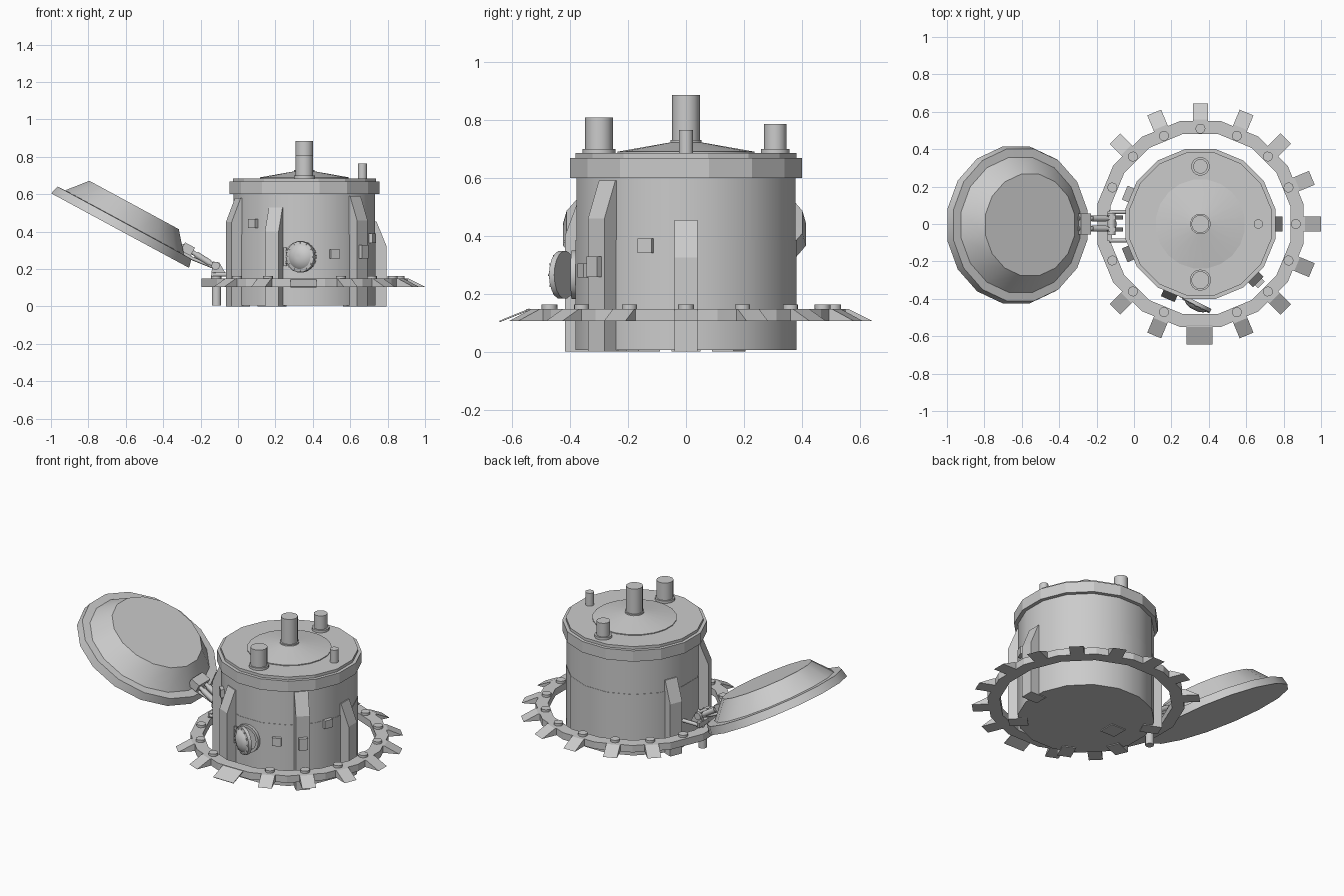
import bpy, bmesh
from math import sin, cos, pi, radians
from mathutils import Vector, Matrix

if "Cube" in bpy.data.objects:
    bpy.data.objects.remove(bpy.data.objects["Cube"])

CX = 0.355  # axis of the main tank


def finish(name, bm, mat, smooth):
    bmesh.ops.recalc_face_normals(bm, faces=bm.faces)
    bm.transform(mat)
    me = bpy.data.meshes.new(name)
    bm.to_mesh(me)
    bm.free()
    ob = bpy.data.objects.new(name, me)
    bpy.context.collection.objects.link(ob)
    if smooth:
        bpy.ops.object.select_all(action='DESELECT')
        ob.select_set(True)
        bpy.context.view_layer.objects.active = ob
        bpy.ops.object.shade_smooth_by_angle(angle=radians(smooth))
    return ob


def lathe(name, prof, n=16, mat=Matrix(), closed=False, smooth=30):
    """Turn (radius, height) points round z, with a flat side on each axis."""
    bm = bmesh.new()
    rings = [[bm.verts.new((r * cos((i + .5) * 2 * pi / n), r * sin((i + .5) * 2 * pi / n), z))
              for i in range(n)] for r, z in prof]
    pairs = list(zip(rings, rings[1:])) + ([(rings[-1], rings[0])] if closed else [])
    for a, b in pairs:
        for i in range(n):
            j = (i + 1) % n
            bm.faces.new((a[i], a[j], b[j], b[i]))
    if not closed:
        bm.faces.new(rings[0])
        bm.faces.new(rings[-1])
    return finish(name, bm, mat, smooth)


def extrude_xz(name, pts, width, mat=Matrix()):
    """Side outline in x-z, given a width along y."""
    bm = bmesh.new()
    a, b = [[bm.verts.new((x, s * width / 2, z)) for x, z in pts] for s in (-1, 1)]
    bm.faces.new(a)
    bm.faces.new(b)
    for i in range(len(pts)):
        j = (i + 1) % len(pts)
        bm.faces.new((a[i], a[j], b[j], b[i]))
    return finish(name, bm, mat, 0)


def box(name, loc, size, mat=Matrix()):
    bm = bmesh.new()
    bmesh.ops.create_cube(bm, size=1)
    bm.transform(Matrix.Translation(loc) @ Matrix.Diagonal((*size, 1)))
    return finish(name, bm, mat, 0)


def rod(name, p, q, r, n=10):
    p, q = Vector(p), Vector(q)
    d = q - p
    mat = Matrix.Translation(p) @ d.to_track_quat('Z', 'Y').to_matrix().to_4x4()
    return lathe(name, [(r, 0), (r, d.length)], n, mat, smooth=40)


def around(deg):
    return Matrix.Translation((CX, 0, 0)) @ Matrix.Rotation(radians(deg), 4, 'Z')


def at(x, y, z=0):
    return Matrix.Translation((x, y, z))


# Tank body, rim and roof
lathe("tank_lower", [(.388, .005), (.388, .385)], 16, around(0))
lathe("tank_upper", [(.386, .385), (.386, .61)], 16, around(0))
lathe("tank_rim", [(.386, .6), (.409, .6), (.409, .668), (.389, .668), (.389, .685)], 16, around(0), smooth=0)
lathe("roof_cone", [(.24, .685), (.24, .69), (.055, .722), (.055, .73)], 20, around(0), smooth=20)

# Roof pipes
for nm, x, y, r, top in (("centre_pipe", CX, 0, .048, .885), ("front_pipe", CX, -.3, .048, .808),
                         ("back_pipe", CX, .308, .039, .785), ("small_pipe", .665, 0, .025, .765)):
    lathe(nm, [(r, .68), (r, top)], 14, at(x, y), smooth=40)
for y, r in ((-.3, .057), (.308, .05)):
    lathe("pipe_collar", [(r, .68), (r, .7)], 14, at(CX, y), smooth=40)

# Buttress fins
for deg, top in ((0, .455), (-45, .59), (-113.5, .53), (-157.5, .58), (157.5, .455)):
    extrude_xz("fin", [(.33, 0), (.438, 0), (.438, top - .13), (.385, top), (.33, top)], .08, around(deg))

# Small wall boxes
for deg, r, z, h in ((-21, .38, .365, .05), (-65.5, .38, .28, .05), (-135, .38, .443, .05), (-45, .44, .293, .072)):
    box("wall_box", (r, 0, z), (.04, .052, h), around(deg))

# Base ring with bolts and sloping teeth
lathe("base_ring", [(.49, .105), (.561, .105), (.561, .148), (.49, .148)], 16, around(0), True, 0)
for i in range(16):
    deg = i * 22.5
    if i not in (8, 12):
        lathe("ring_bolt", [(.027, .14), (.027, .163)], 10, around(deg) @ at(.51, 0), smooth=40)
    if i not in (7, 8, 9, 12):
        extrude_xz("ring_tooth", [(.535, .105), (.645, .105), (.56, .148), (.535, .148)], .08, around(deg))
extrude_xz("front_ramp", [(.54, .143), (.642, .102), (.645, .106), (.54, .149)], .14, around(-90.5))

# Open round hatch on the front
face = Matrix.Rotation(radians(90), 4, 'Y')
lathe("hatch_frame", [(.085, -.02), (.085, .02), (.068, .02), (.068, -.02)], 18,
      around(-93) @ at(.375, 0, .265) @ face, True, 40)
door = at(.335, -.428, .265) @ Matrix.Rotation(radians(-117), 4, 'Z') @ face
lathe("hatch_door", [(.083, -.012), (.083, .008), (.065, .012), (.052, .024), (.025, .033), (.01, .034)], 18, door)
for i in range(12):
    a = i * pi / 6
    lathe("hatch_rivet", [(.005, .005), (.005, .014)], 6, door @ at(.074 * cos(a), .074 * sin(a), 0))
rod("hatch_hinge", (.252, -.385, .215), (.252, -.385, .315), .009)
for z in (.235, .265, .295):
    rod("hinge_arm", (.25, -.385, z), (.285, -.405, z), .007, 6)

# Tilted dish lid
tilt = at(-.63, -.005, .405) @ Matrix.Rotation(radians(28.4), 4, 'Y')
lathe("dish_lid", [(.415, 0), (.427, 0), (.415, .048), (.368, .05), (.277, .156)], 16, tilt, smooth=30)

# Lid bracket and linkage
box("lid_bracket", (.365, .005, .085), (.06, .11, .05), tilt)
box("lid_bracket_foot", (.375, .005, .04), (.05, .08, .05), tilt)
for y in (-.025, .03):
    rod("link_arm", (-.3, y, .325), (-.125, y, .215), .012)
    rod("link_sleeve", (-.225, y, .278), (-.15, y, .231), .017)
    rod("lower_link", (-.28, y, .27), (-.13, y, .21), .009)
rod("pivot_pin", (-.12, -.06, .217), (-.12, .06, .217), .022)
for y in (-.03, .035):
    extrude_xz("pivot_cheek", [(-.145, .148), (-.06, .165), (-.1, .235), (-.135, .24)], .02, at(0, y))
box("cross_bar", (-.13, -.012, .17), (.025, .16, .03))
for y in (-.088, .064):
    rod("stay_rod", (-.13, y, .17), (.0, y, .17), .011)
rod("support_leg", (-.115, 0, .005), (-.115, 0, .12), .025, 12)
box("base_pad", (CX - .2, 0, .0025), (.1, .1, .005))
